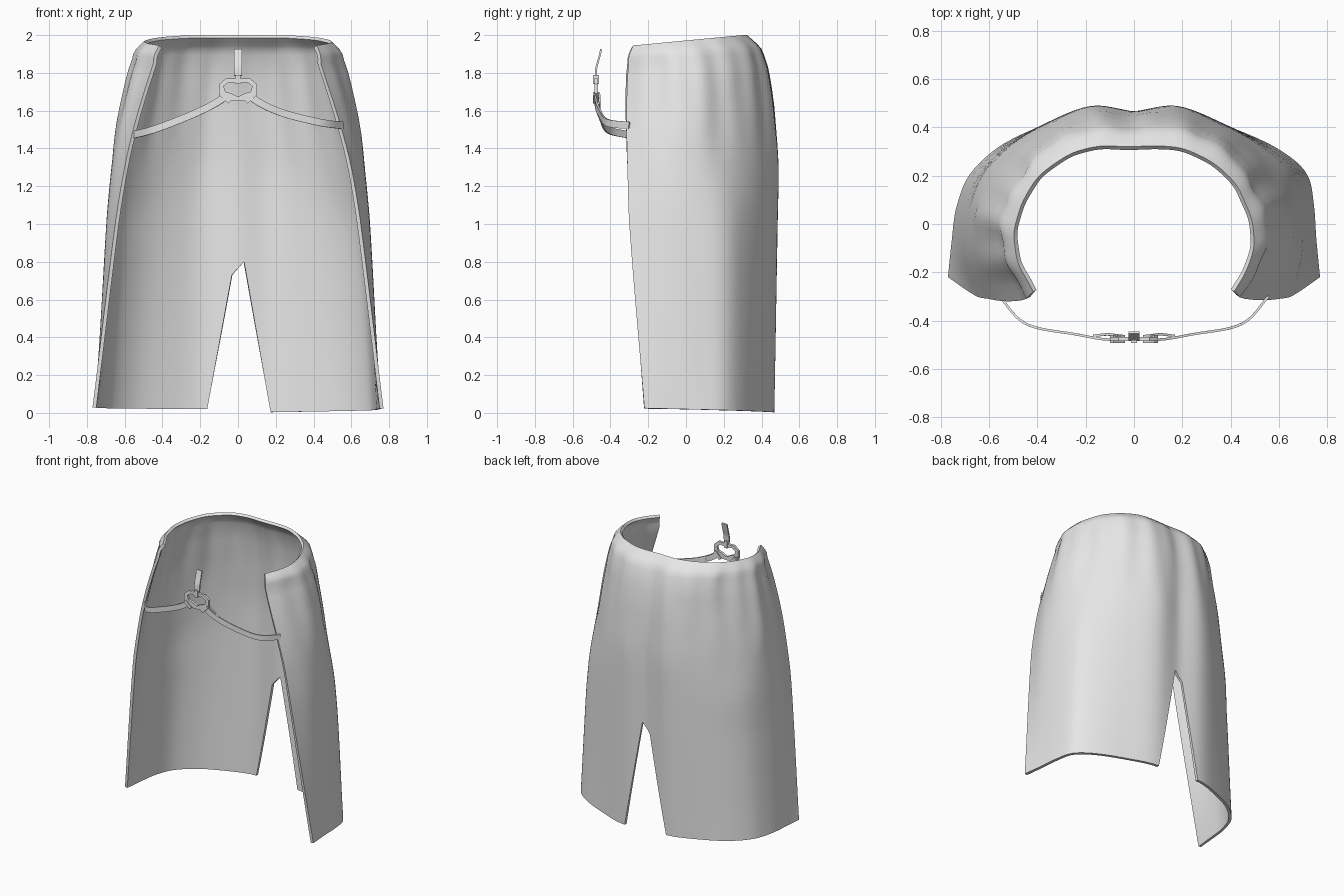
import bpy, bmesh, math
from mathutils import Vector, Matrix

if "Cube" in bpy.data.objects:
    bpy.data.objects.remove(bpy.data.objects["Cube"])

cloth = bpy.data.materials.new("light grey")
cloth.diffuse_color = (0.8, 0.8, 0.8, 1)
cloth.use_nodes = True
cloth.node_tree.nodes["Principled BSDF"].inputs["Base Color"].default_value = cloth.diffuse_color


def hermite(ks, vs, t):
    """Smooth interpolation through values vs at positions ks."""
    n = len(ks)
    i = max(k for k in range(n - 1) if ks[k] <= t or k == 0)

    def slope(k):
        a, b = max(k - 1, 0), min(k + 1, n - 1)
        return (vs[b] - vs[a]) / (ks[b] - ks[a])
    h = ks[i + 1] - ks[i]
    s = (t - ks[i]) / h
    return (vs[i] * (2*s**3 - 3*s*s + 1) + slope(i) * h * (s**3 - 2*s*s + s)
            + vs[i + 1] * (3*s*s - 2*s**3) + slope(i + 1) * h * (s**3 - s*s))


def shade(ob, angle):
    bpy.ops.object.select_all(action='DESELECT')
    ob.select_set(True)
    bpy.context.view_layer.objects.active = ob
    bpy.ops.object.shade_smooth_by_angle(angle=math.radians(angle))


def finish(name, bm, smooth=None):
    me = bpy.data.meshes.new(name)
    bm.to_mesh(me)
    bm.free()
    me.materials.append(cloth)
    ob = bpy.data.objects.new(name, me)
    bpy.context.collection.objects.link(ob)
    if smooth:
        shade(ob, smooth)
    return ob


# Half cross-sections from centre back round to the front edge, by height
SECTIONS = {
    0.01: [(0, .455), (.2, .465), (.4, .40), (.58, .315), (.70, .21), (.74, .08), (.755, -.07), (.77, -.22)],
    1.00: [(0, .465), (.19, .483), (.38, .41), (.54, .31), (.645, .2), (.69, .05), (.695, -.13), (.65, -.30)],
    1.30: [(0, .465), (.18, .488), (.36, .41), (.5, .31), (.61, .18), (.665, .04), (.662, -.14), (.60, -.31)],
    1.50: [(0, .455), (.18, .475), (.34, .40), (.48, .30), (.58, .17), (.645, .03), (.63, -.15), (.555, -.315)],
    1.70: [(0, .435), (.17, .455), (.32, .385), (.45, .285), (.55, .16), (.605, .02), (.588, -.15), (.50, -.315)],
    1.90: [(0, .39), (.16, .41), (.3, .355), (.425, .26), (.51, .135), (.552, 0), (.535, -.15), (.44, -.305)],
    2.00: [(0, .32), (.16, .32), (.28, .28), (.4, .19), (.465, .08), (.495, -.04), (.48, -.16), (.415, -.28)],
}
HEIGHTS = list(SECTIONS)
US = list(range(8))


def skirt_point(u, z):
    a = abs(u)
    side = 1 if u > 0 else -1
    col = [[hermite(HEIGHTS, [SECTIONS[h][k][c] for h in HEIGHTS], z) for k in US] for c in (0, 1)]
    x, y = hermite(US, col[0], a), hermite(US, col[1], a)
    # gathered pleats towards the waist
    top = max(0, min(1, (z - 1.3) / .5)) * (1 if z < 1.9 else max(.2, 1 - (z - 1.9) * 8))
    r = 1 + .02 * top * math.sin(u * 4.3 + .6) * math.sin(u * 1.7 + 1)
    # rounded waist rim
    if z > 1.9:
        r += .022 * math.sin(math.pi * (z - 1.9) / .1)
    # the right back corner is fuller than the left
    low = max(0, min(1, (1.4 - z) / .6))
    r += (.022 * side - .006) * math.exp(-((a - 3.9) / 1.1) ** 2) * low
    # waist dips towards the front, hem is slightly uneven
    hem = -.01 + .025 * a / 7 if u > 0 else .008 + .012 * a / 7
    zz = z - .055 * max(0, .3 - y) / .58 * max(0, (z - 1.3) / .7) + hem * max(0, 1 - z / .7)
    return Vector((side * x * r, y * r, zz))


def slit(z, side):
    """x of the back slit edge."""
    if z >= .8:
        return .03 * (2 - z) / 1.2
    if side > 0:
        return .03 + .14 * (.8 - z) / .79
    return -.03 + .06 * (z - .73) / .07 if z > .73 else -.03 - .13 * (.73 - z) / .72


# Skirt: two halves joined above the back slit
rows = ([.01 + .72 * i / 9 for i in range(10)] + [.765] + [.8 + 1.1 * i / 16 for i in range(17)]
        + [1.93, 1.955, 1.975, 1.99, 2.0])
N = 40
bm = bmesh.new()
for side in (-1, 1):
    grid = []
    for z in rows:
        u0 = slit(z, side) / .195
        a, b = (-7, u0) if side < 0 else (u0, 7)
        grid.append([bm.verts.new(skirt_point(a + (b - a) * i / N, z)) for i in range(N + 1)])
    for lo, hi in zip(grid, grid[1:]):
        for i in range(N):
            bm.faces.new((lo[i], hi[i], hi[i + 1], lo[i + 1]))
bmesh.ops.remove_doubles(bm, verts=bm.verts, dist=.0005)
skirt = finish("skirt", bm, 45)
mod = skirt.modifiers.new("thickness", 'SOLIDIFY')
mod.thickness, mod.offset = .02, -1
bpy.ops.object.modifier_apply(modifier=mod.name)
shade(skirt, 40)


def strap(name, pts, width, thick, across=(0, 0, 1)):
    """Flat band along a smooth path, its width running along 'across'."""
    bm = bmesh.new()
    ks = list(range(len(pts)))
    n = 6 * (len(pts) - 1)
    path = [Vector([hermite(ks, [p[c] for p in pts], i * ks[-1] / n) for c in range(3)]) for i in range(n + 1)]
    rings = []
    for i, p in enumerate(path):
        t = (path[min(i + 1, n)] - path[max(i - 1, 0)]).normalized()
        ref = Vector(across)
        w = (ref - t * ref.dot(t)).normalized()
        d = t.cross(w)
        rings.append([bm.verts.new(p + w * width / 2 * s + d * thick / 2 * q)
                      for s, q in ((-1, -1), (1, -1), (1, 1), (-1, 1))])
    for r, s in zip(rings, rings[1:]):
        for k in range(4):
            bm.faces.new((r[k], r[(k + 1) % 4], s[(k + 1) % 4], s[k]))
    bm.faces.new(rings[0][::-1])
    bm.faces.new(rings[-1])
    bmesh.ops.recalc_face_normals(bm, faces=bm.faces)
    return finish(name, bm, 30)


# Front straps, each with a folded-back end behind the buckle
for name, s, drop in (("left", -1, .05), ("right", 1, 0)):
    run = [(.555, -.30, 1.522), (.48, -.39, 1.53), (.40, -.43, 1.545),
           (.25, -.455, 1.583), (.14, -.475, 1.628), (.065, -.48, 1.675)]
    strap(name + "_strap", [(s * x, y, z - drop * min(1, max(0, (x - .2) / .35))) for x, y, z in run], .038, .01)
    strap(name + "_fold", [(s * .16, -.462, 1.617), (s * .11, -.457, 1.644), (s * .06, -.462, 1.68)], .038, .01)
strap("upright_strap", [(0, -.478, 1.785), (0, -.474, 1.83), (0, -.46, 1.88), (0, -.449, 1.925)],
      .044, .01, (1, 0, 0))

# Buckle ring with a lobed opening
half = [(0, .06), (.065, .06), (.10, .03), (.10, -.02), (.065, -.06), (0, -.06)]
hole = [(0, .036), (.048, .04), (.076, .02), (.066, -.01), (.037, -.018), (0, -.037)]
mirror = lambda p: p + [(-x, z) for x, z in p[-2:0:-1]]
bm = bmesh.new()
loops = [[bm.verts.new((x, y, 1.71 + z)) for x, z in mirror(p)]
         for p, y in ((half, -.485), (hole, -.485), (hole, -.467), (half, -.467))]
for k in range(4):
    a, b = loops[k], loops[(k + 1) % 4]
    for i in range(len(a)):
        j = (i + 1) % len(a)
        bm.faces.new((a[i], a[j], b[j], b[i]))
bmesh.ops.recalc_face_normals(bm, faces=bm.faces)
finish("buckle_ring", bm)

# Strap loops wrapped over the buckle
for name, x, z, ang, w, h in (("top_loop", 0, 1.765, 0, .026, .05),
                              ("left_loop", -.068, 1.668, -48, .022, .065),
                              ("right_loop", .068, 1.668, 48, .022, .065)):
    bm = bmesh.new()
    bmesh.ops.create_cube(bm, size=1)
    bm.transform(Matrix.Translation((x, -.476, z)) @ Matrix.Rotation(math.radians(ang), 4, 'Y')
                 @ Matrix.Diagonal((w, .032, h, 1)))
    finish(name, bm)
